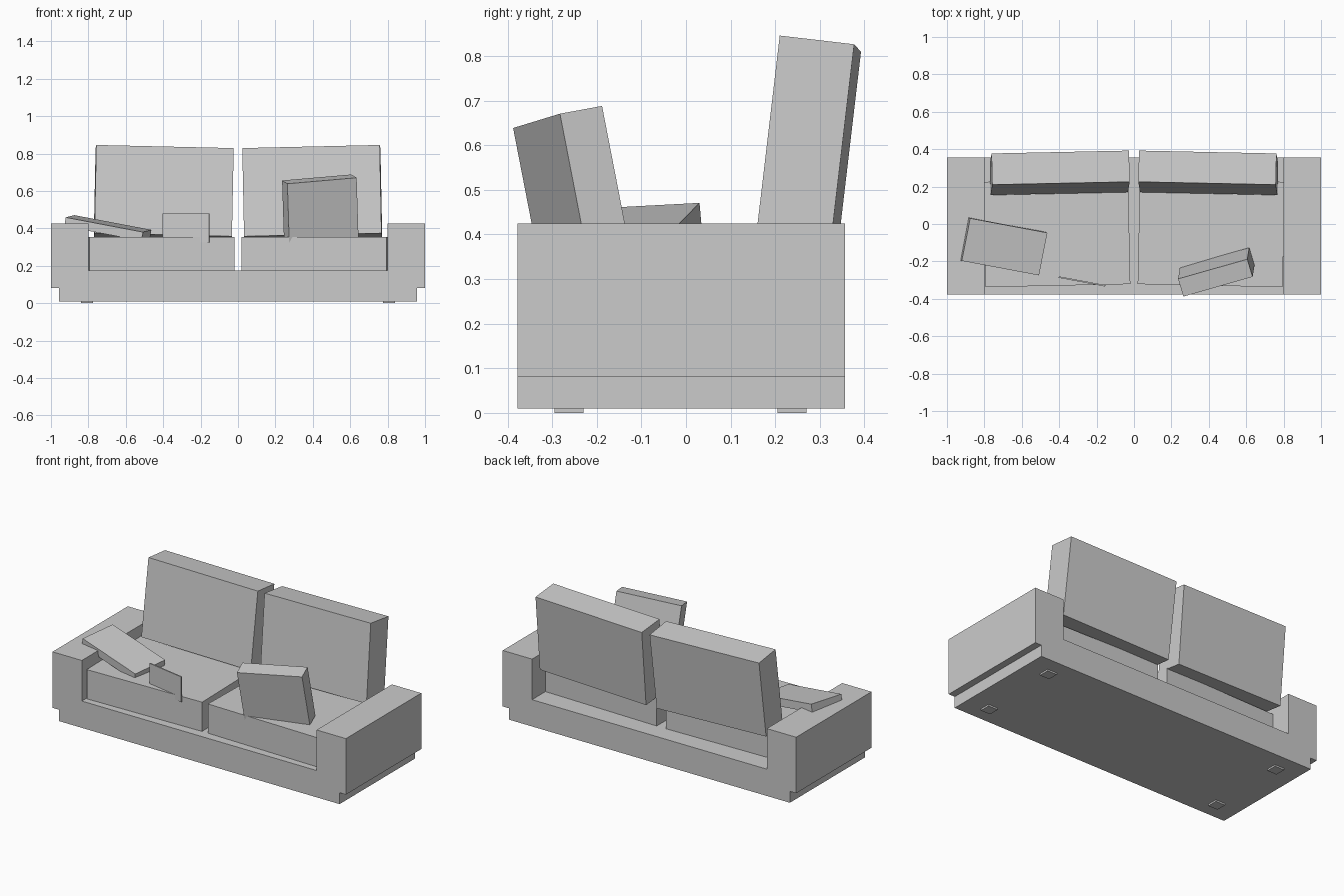
import bpy, bmesh
from math import radians
from mathutils import Matrix, Vector, Euler

if "Cube" in bpy.data.objects:
    bpy.data.objects.remove(bpy.data.objects["Cube"])


def box(name, size, matrix):
    """Box of the given size placed by a rotation and translation matrix."""
    bm = bmesh.new()
    bmesh.ops.create_cube(bm, size=1)
    bmesh.ops.scale(bm, vec=size, verts=bm.verts)
    mesh = bpy.data.meshes.new(name)
    bm.to_mesh(mesh)
    bm.free()
    obj = bpy.data.objects.new(name, mesh)
    obj.matrix_world = matrix
    bpy.context.collection.objects.link(obj)
    return obj


def turned(center, rx=0, ry=0, rz=0):
    rot = Euler([radians(a) for a in (rx, ry, rz)]).to_matrix().to_4x4()
    return Matrix.Translation(center) @ rot


def aligned(center, u, v):
    """Placement whose local x follows u and local y follows v."""
    u = Vector(u).normalized()
    w = u.cross(Vector(v)).normalized()
    rot = Matrix((u, w.cross(u), w)).transposed().to_4x4()
    return Matrix.Translation(center) @ rot


# Frame: front outline of plinth, seat platform and arms, extruded in depth
half = [(0.957, 0.01), (0.957, 0.08), (1, 0.08), (1, 0.425), (0.8, 0.425), (0.8, 0.175)]
outline = half + [(-x, z) for x, z in reversed(half)]
bm = bmesh.new()
face = bm.faces.new([bm.verts.new((x, -0.378, z)) for x, z in outline])
ext = bmesh.ops.extrude_face_region(bm, geom=[face])
bmesh.ops.translate(bm, vec=(0, 0.734, 0),
                    verts=[g for g in ext["geom"] if isinstance(g, bmesh.types.BMVert)])
bmesh.ops.recalc_face_normals(bm, faces=bm.faces)
mesh = bpy.data.meshes.new("sofa_frame")
bm.to_mesh(mesh)
bm.free()
bpy.context.collection.objects.link(bpy.data.objects.new("sofa_frame", mesh))

# Mirrored parts
for side, s in (("left", -1), ("right", 1)):
    # Seat and back cushions, slightly askew
    box(f"seat_cushion_{side}", (0.775, 0.563, 0.18),
        turned((s * 0.413, -0.048, 0.265), rz=-1.2 * s))
    box(f"back_cushion_{side}", (0.735, 0.168, 0.475),
        turned((s * 0.397, 0.2735, 0.592), rx=-6.7, ry=-1.3 * s, rz=-1.2 * s))
    # Feet
    for end, y in (("front", -0.2625), ("back", 0.2375)):
        box(f"foot_{end}_{side}", (0.065, 0.065, 0.012), turned((s * 0.808, y, 0.006)))

# Loose pillow leaning forward on the right seat
box("standing_pillow", (0.386, 0.1, 0.325),
    aligned((0.44, -0.257, 0.504), (0.37, 0.105, 0.032), (-0.03, 0.0925, 0.017)))

# Flat pillow resting on the left arm and seat
box("lying_pillow", (0.427, 0.232, 0.048),
    aligned((-0.696, -0.12, 0.402), (0.41, -0.077, -0.078), (0.04, 0.228, 0.013)))

# Thin upright panel between the pillows
box("thin_panel", (0.253, 0.008, 0.155), turned((-0.278, -0.307, 0.402), rz=-10.6))
